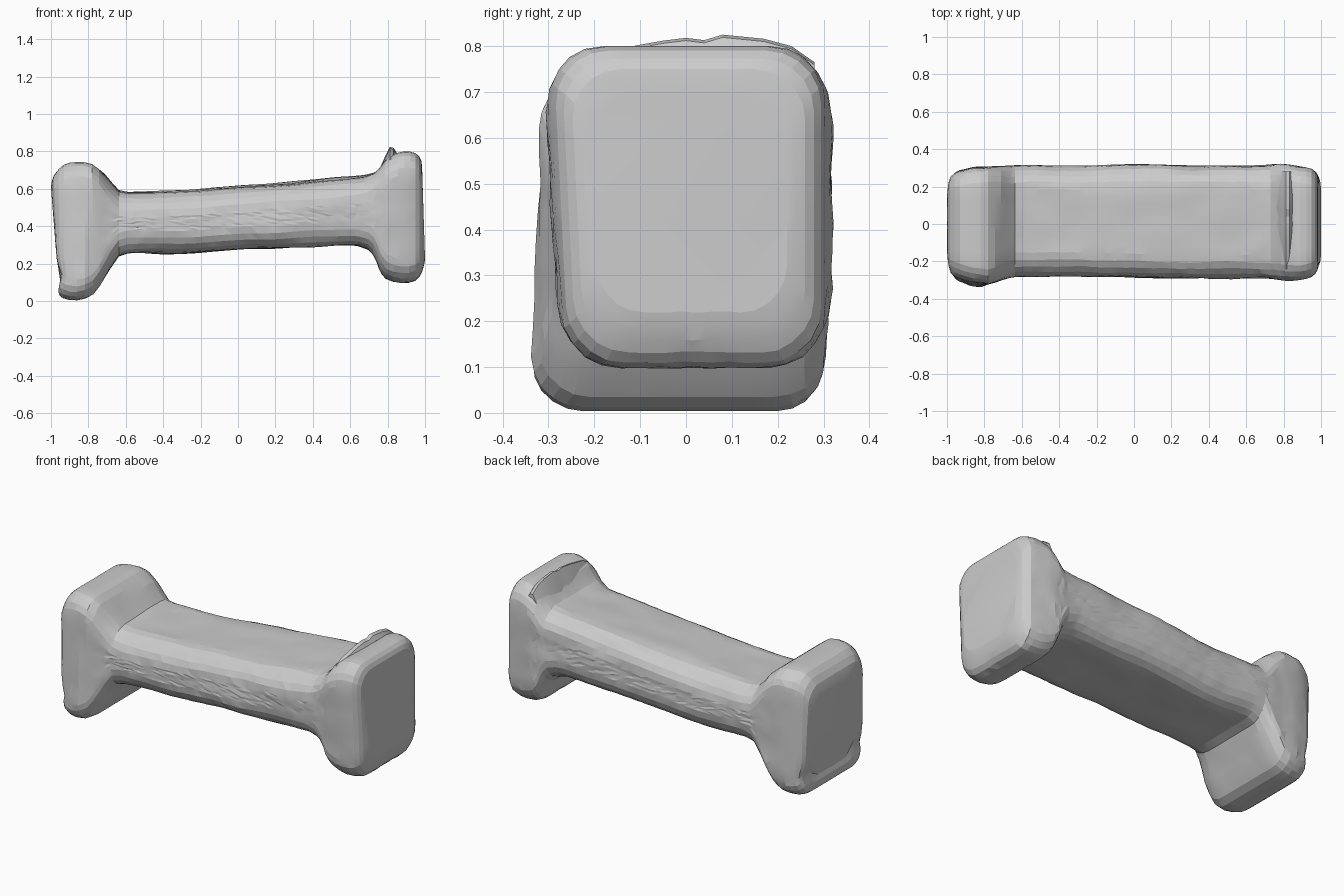
import bpy, bmesh, math, random
from mathutils import Vector, noise

if "Cube" in bpy.data.objects:
    bpy.data.objects.remove(bpy.data.objects["Cube"])

random.seed(4)

# Cross-sections along the bone: top x, top z, bottom x, bottom z, front y, back y, corner radius
SECTIONS = [
    (-1.0, .61, -.96, .10, -.20, .20, .09),
    (-.985, .67, -.96, .045, -.265, .255, .10),
    (-.93, .73, -.935, .015, -.30, .285, .11),
    (-.86, .743, -.86, .004, -.32, .30, .11),
    (-.78, .732, -.775, .035, -.32, .305, .11),
    (-.71, .672, -.71, .13, -.30, .31, .12),
    (-.655, .61, -.655, .215, -.285, .31, .13),
    (-.59, .58, -.59, .255, -.28, .312, .125),
    (-.30, .587, -.30, .252, -.28, .31, .125),
    (0, .61, 0, .275, -.285, .318, .125),
    (.40, .642, .40, .29, -.29, .31, .125),
    (.68, .67, .64, .295, -.29, .312, .125),
    (.75, .705, .72, .25, -.29, .318, .13),
    (.79, .755, .755, .17, -.29, .318, .13),
    (.835, .785, .79, .12, -.29, .318, .13),
    (.89, .80, .87, .098, -.285, .308, .125),
    (.95, .79, .95, .11, -.27, .295, .12),
    (.98, .75, .985, .16, -.235, .26, .11),
    (.985, .69, 1.0, .22, -.20, .22, .10),
]


def catmull(p0, p1, p2, p3, t):
    return [.5 * (2*b + (c-a)*t + (2*a-5*b+4*c-d)*t*t + (3*b-a-3*c+d)*t**3)
            for a, b, c, d in zip(p0, p1, p2, p3)]


def smooth_sections(keys):
    # More rings along the long bar than around the tight head curves
    out = []
    n = len(keys)
    for i in range(n - 1):
        ks = [keys[max(0, min(n - 1, i + k))] for k in (-1, 0, 1, 2)]
        steps = max(2, round(abs(ks[2][0] - ks[1][0]) / .035))
        out += [catmull(*ks, s / steps) for s in range(steps)]
    return out + [list(keys[-1])]


def section_ring(sec, arc=5, side=8):
    xt, zt, xb, zb, y0, y1, r = sec
    corners = [(y1-r, zt-r, 0), (y0+r, zt-r, 90), (y0+r, zb+r, 180), (y1-r, zb+r, 270)]
    arcs = [[(cy + r*math.cos(math.radians(a + 90*k/arc)),
              cz + r*math.sin(math.radians(a + 90*k/arc))) for k in range(arc + 1)]
            for cy, cz, a in corners]
    pts = []
    for i, a in enumerate(arcs):
        pts += a
        (ya, za), (yb, zb2) = a[-1], arcs[(i + 1) % 4][0]
        pts += [(ya + (yb-ya)*k/side, za + (zb2-za)*k/side) for k in range(1, side)]
    return [Vector((xb + (xt-xb)*(z-zb)/(zt-zb), y, z)) for y, z in pts]


def warp(p):
    # Hand-made irregularity: soft lumps, small facets, raised back edge, leaning front of the right head
    wob = noise.noise(Vector((p.x*5, p.y*9, p.z*9))) * .006
    if abs(p.x) < .93:
        p.y += wob + random.uniform(-.002, .002)
    if abs(p.x) < .72:
        p.z += wob + .035 * p.y * max(0, (p.z - .3) / .3)
    elif .05 < p.z < .7:
        p.z += random.uniform(-.002, .002)
    if p.x > .7 and p.y < 0:
        p.y -= .05 * (p.z - .4) * min(1, (p.x - .7) / .1)
    if p.x < -.8:
        lean = (p.z - .45) * .04
        p.y += lean if p.y < 0 else -lean * .4
    # Undercut above the toe on the outer left face
    if p.x < -.9:
        p.x += .02 * math.exp(-((p.z - .14) / .05) ** 2)


def finish(name, bm, angle):
    bmesh.ops.recalc_face_normals(bm, faces=bm.faces)
    bmesh.ops.triangulate(bm, faces=bm.faces)
    mesh = bpy.data.meshes.new(name)
    bm.to_mesh(mesh)
    bm.free()
    ob = bpy.data.objects.new(name, mesh)
    bpy.context.collection.objects.link(ob)
    bpy.ops.object.select_all(action='DESELECT')
    ob.select_set(True)
    bpy.context.view_layer.objects.active = ob
    bpy.ops.object.shade_smooth_by_angle(angle=math.radians(angle))
    return ob


def loft(name, rings, angle):
    bm = bmesh.new()
    rings = [[bm.verts.new(p) for p in ring] for ring in rings]
    for a, b in zip(rings, rings[1:]):
        n = len(a)
        for i in range(n):
            bm.faces.new((a[i], a[(i+1) % n], b[(i+1) % n], b[i]))
    bm.faces.new(rings[0])
    bm.faces.new(rings[-1])
    return finish(name, bm, angle)


# Bone body: bar flaring into two heads
rings = [section_ring(s) for s in smooth_sections(SECTIONS)]
for ring in rings:
    for p in ring:
        warp(p)
loft("bone_body", rings, 10)

# Thin raised lip along the inner top edge of the right head
LIP = [(-.24, .76), (-.19, .785), (-.1, .803), (-.05, .812), (0, .818), (.04, .813),
       (.08, .825), (.17, .816), (.23, .80), (.28, .765)]
loft("head_lip", [[(x, y, z) for x, z in [(.755, top-.12), (.785, top-.055), (.812, top),
                                          (.832, top-.006), (.848, top-.03), (.848, top-.12)]]
                  for y, top in LIP], 15)
